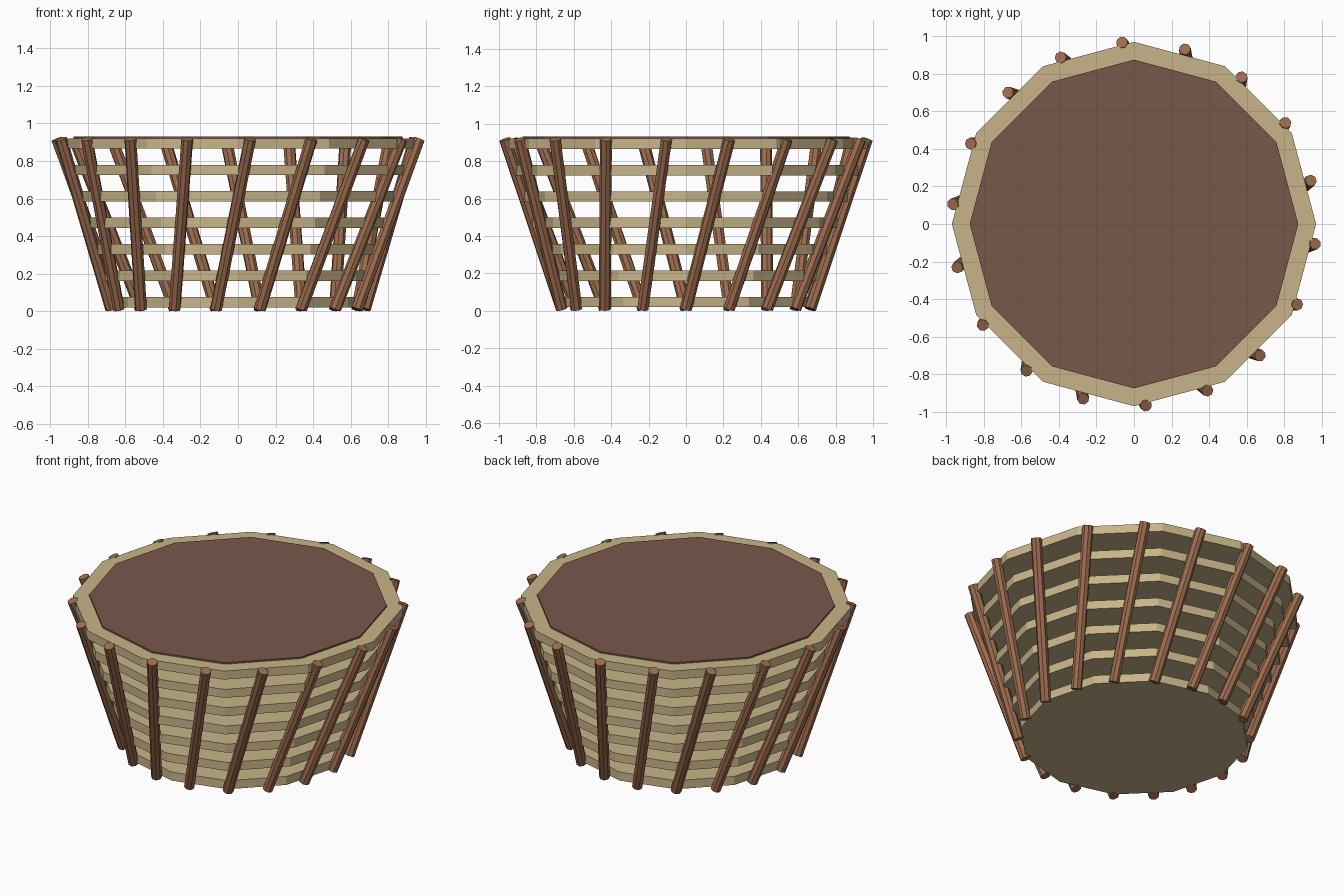
import bpy
from math import cos, sin, radians
from mathutils import Vector

cube = bpy.data.objects.get("Cube")
if cube:
    bpy.data.objects.remove(cube, do_unlink=True)


def material(name, rgb):
    """Flat material from 0-255 sRGB values, stored as linear."""
    linear = [((c / 255 + 0.055) / 1.055) ** 2.4 for c in rgb]
    mat = bpy.data.materials.new(name)
    mat.use_nodes = True
    mat.diffuse_color = (*linear, 1)
    mat.node_tree.nodes["Principled BSDF"].inputs["Base Color"].default_value = (*linear, 1)
    return mat


TAN = material("pale wicker", (200, 180, 137))
BARK = material("brown wood", (157, 108, 78))
SOIL = material("dark soil", (121, 87, 74))


def cylinder(name, start, end, radius, sides, mat, turn=0.0):
    """Flat-shaded prism running from start to end."""
    axis = end - start
    bpy.ops.mesh.primitive_cylinder_add(vertices=sides, radius=radius, depth=axis.length)
    obj = bpy.context.object
    obj.name = name
    obj.location = (start + end) / 2
    if axis.normalized().z < 0.9999:
        obj.rotation_euler = axis.to_track_quat("Z", "Y").to_euler()
    obj.data.materials.append(mat)
    return obj


def polar(radius, degrees, z):
    a = radians(degrees)
    return Vector((radius * cos(a), radius * sin(a), z))


# Stacked twelve-sided woven discs, widening upwards
DISCS = 7
for i in range(DISCS):
    t = i / (DISCS - 1)
    z = 0.02 + 0.141 * i
    cylinder(f"wicker_disc_{i + 1}", Vector((0, 0, z)), Vector((0, 0, z + 0.055)),
             0.675 + 0.295 * t, 12, TAN)

# Thin soil layer on top
cylinder("soil", Vector((0, 0, 0.915)), Vector((0, 0, 0.931)), 0.875, 12, SOIL)

# Leaning, twisted stakes around the rim
STAKES = 18
for i in range(STAKES):
    angle = 360 / STAKES * i
    cylinder(f"stake_{i + 1}", polar(0.675, angle, 0.011), polar(0.97, angle + 13.8, 0.917),
             0.032, 8, BARK)
